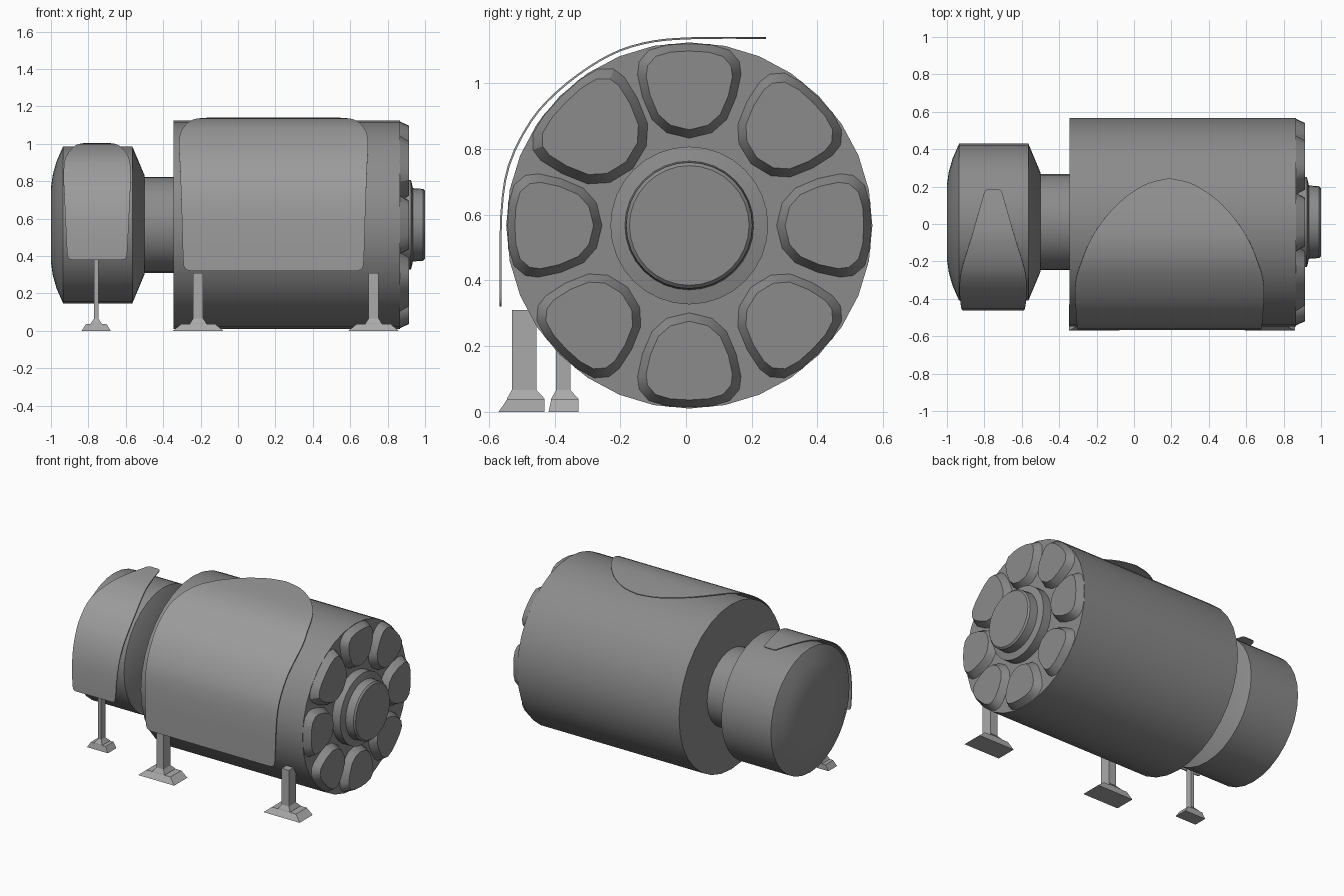
import bpy, bmesh, math
from mathutils import Matrix, Vector

if "Cube" in bpy.data.objects:
    bpy.data.objects.remove(bpy.data.objects["Cube"])

CY, CZ = 0.01, 0.567      # shared drum axis, running along x


def grey(name, v):
    m = bpy.data.materials.new(name)
    m.diffuse_color = (v, v, v, 1)
    m.use_nodes = True
    m.node_tree.nodes["Principled BSDF"].inputs["Base Color"].default_value = m.diffuse_color
    return m


DRUM, SHEET, LEG = grey("drum_grey", 0.26), grey("sheet_grey", 0.33), grey("leg_grey", 0.40)


def make(name, verts, faces, mat, smooth):
    me = bpy.data.meshes.new(name)
    me.from_pydata(verts, [], faces)
    me.materials.append(mat)
    bm = bmesh.new()
    bm.from_mesh(me)
    bmesh.ops.recalc_face_normals(bm, faces=bm.faces)
    bm.to_mesh(me)
    bm.free()
    ob = bpy.data.objects.new(name, me)
    bpy.context.collection.objects.link(ob)
    if smooth:
        bpy.ops.object.select_all(action='DESELECT')
        ob.select_set(True)
        bpy.context.view_layer.objects.active = ob
        bpy.ops.object.shade_smooth_by_angle(angle=math.radians(smooth))
    return ob


def loft(name, rings, mat, smooth=None):
    """Skin equal-length closed rings and cap both ends."""
    n = len(rings[0])
    verts = [p for r in rings for p in r]
    faces = [(k*n + i, k*n + (i+1) % n, (k+1)*n + (i+1) % n, (k+1)*n + i)
             for k in range(len(rings) - 1) for i in range(n)]
    faces += [tuple(range(n)), tuple(range(len(verts) - n, len(verts)))]
    return make(name, verts, faces, mat, smooth)


def lathe(name, profile, n=32):
    rings = [[(x, CY + r*math.cos(2*math.pi*i/n), CZ + r*math.sin(2*math.pi*i/n))
              for i in range(n)] for x, r in profile]
    return loft(name, rings, DRUM, 30)


def spline(pts, steps=3):
    """Catmull-Rom resampling of a short table."""
    p = [Vector(q) for q in pts]
    out = []
    for i in range(len(p) - 1):
        a, b, c, d = p[max(i-1, 0)], p[i], p[i+1], p[min(i+2, len(p)-1)]
        for s in range(steps):
            t = s/steps
            out.append(0.5*(2*b + (c-a)*t + (2*a-5*b+4*c-d)*t*t + (3*b-a-3*c+d)*t**3))
    return out + [p[-1]]


def shield(name, cx, rows, thick=0.006):
    """Curved closed sheet: rows of (y, z, half width)."""
    rows = spline(rows)
    rings = []
    for i, (y, z, w) in enumerate(rows):
        t = rows[min(i+1, len(rows)-1)] - rows[max(i-1, 0)]
        n = Vector((t.y, -t.x)).normalized()*thick      # towards the drum
        rings.append([(cx-w, y, z), (cx+w, y, z),
                      (cx+w, y+n.x, z+n.y), (cx-w, y+n.x, z+n.y)])
    loft(name, rings, SHEET, 40)


def rect(hx, cx, y0, y1, z):
    return [(cx-hx, y0, z), (cx+hx, y0, z), (cx+hx, y1, z), (cx-hx, y1, z)]


# drums, neck and end hub
lathe("main_drum", [(-0.345, 0.557), (0.865, 0.557)])
lathe("neck", [(-0.51, 0.257), (-0.34, 0.257)])
lathe("small_drum", [(-1.0, 0.2), (-0.99, 0.27), (-0.97, 0.34), (-0.935, 0.42),
                     (-0.565, 0.42), (-0.5, 0.265)])
lathe("end_hub", [(0.86, 0.24), (0.925, 0.24), (0.935, 0.196), (0.99, 0.192), (1.0, 0.182)])

# ring of raised pods on the end face
half = [(0.0, 0.555), (0.07, 0.551), (0.125, 0.535), (0.155, 0.50), (0.16, 0.46),
        (0.145, 0.39), (0.115, 0.32), (0.07, 0.28), (0.0, 0.263)]
outline = half + [(-u, v) for u, v in half[-2:0:-1]]
for k in range(8):
    rot = Matrix.Rotation(math.radians(45*k), 2)
    grow = 1.14 if k == 1 else 1.0      # the upper front pod is larger
    rings = []
    for x, s in ((0.86, 1.0), (0.913, 0.82)):
        ring = []
        for u, v in outline:
            p = rot @ Vector((u*s*grow, 0.42 + (v - 0.42)*s*(grow if v < 0.42 else 1.0)))
            ring.append((x, CY + p.x, CZ + p.y))
        rings.append(ring)
    loft(f"end_pod_{k+1}", rings, DRUM, 30)

# curved shields over the front and top
shield("main_shield", 0.19, [
    (-0.567, 0.32, 0.44), (-0.567, 0.335, 0.475), (-0.567, 0.40, 0.484), (-0.565, 0.60, 0.49),
    (-0.542, 0.75, 0.495), (-0.475, 0.885, 0.50), (-0.395, 0.975, 0.505), (-0.295, 1.052, 0.50),
    (-0.20, 1.103, 0.47), (-0.10, 1.13, 0.43), (0.0, 1.139, 0.37), (0.10, 1.141, 0.285),
    (0.17, 1.141, 0.20), (0.22, 1.141, 0.11), (0.243, 1.141, 0.01)])
shield("small_shield", -0.753, [
    (-0.463, 0.38, 0.13), (-0.463, 0.395, 0.157), (-0.46, 0.50, 0.165), (-0.447, 0.62, 0.171),
    (-0.41, 0.735, 0.176), (-0.35, 0.83, 0.18), (-0.25, 0.925, 0.17), (-0.10, 0.985, 0.125),
    (0.02, 1.001, 0.09), (0.14, 1.004, 0.056), (0.175, 1.004, 0.045), (0.185, 1.004, 0.03)])


# legs: post plus stepped foot
def leg(name, cx, hx, y0, y1, top, foot, ledge):
    f0, f1 = y0 - 0.04*foot/0.135, y1 + 0.025
    mid = y0 - 0.015
    loft(name + "_foot", [rect(foot, cx, f0, f1, 0), rect(ledge, cx, mid, f1, 0.037)], LEG)
    loft(name + "_post", [rect(hx + 0.02, cx, mid, f1, 0.03), rect(hx + 0.017, cx, mid, f1, 0.04),
                          rect(hx, cx, y0, y1, 0.066), rect(hx, cx, y0, y1, top)], LEG)


leg("left_leg", -0.213, 0.027, -0.53, -0.455, 0.31, 0.135, 0.09)
leg("right_leg", 0.725, 0.027, -0.53, -0.455, 0.31, 0.135, 0.09)
leg("small_leg", -0.758, 0.012, -0.395, -0.352, 0.40, 0.078, 0.055)
